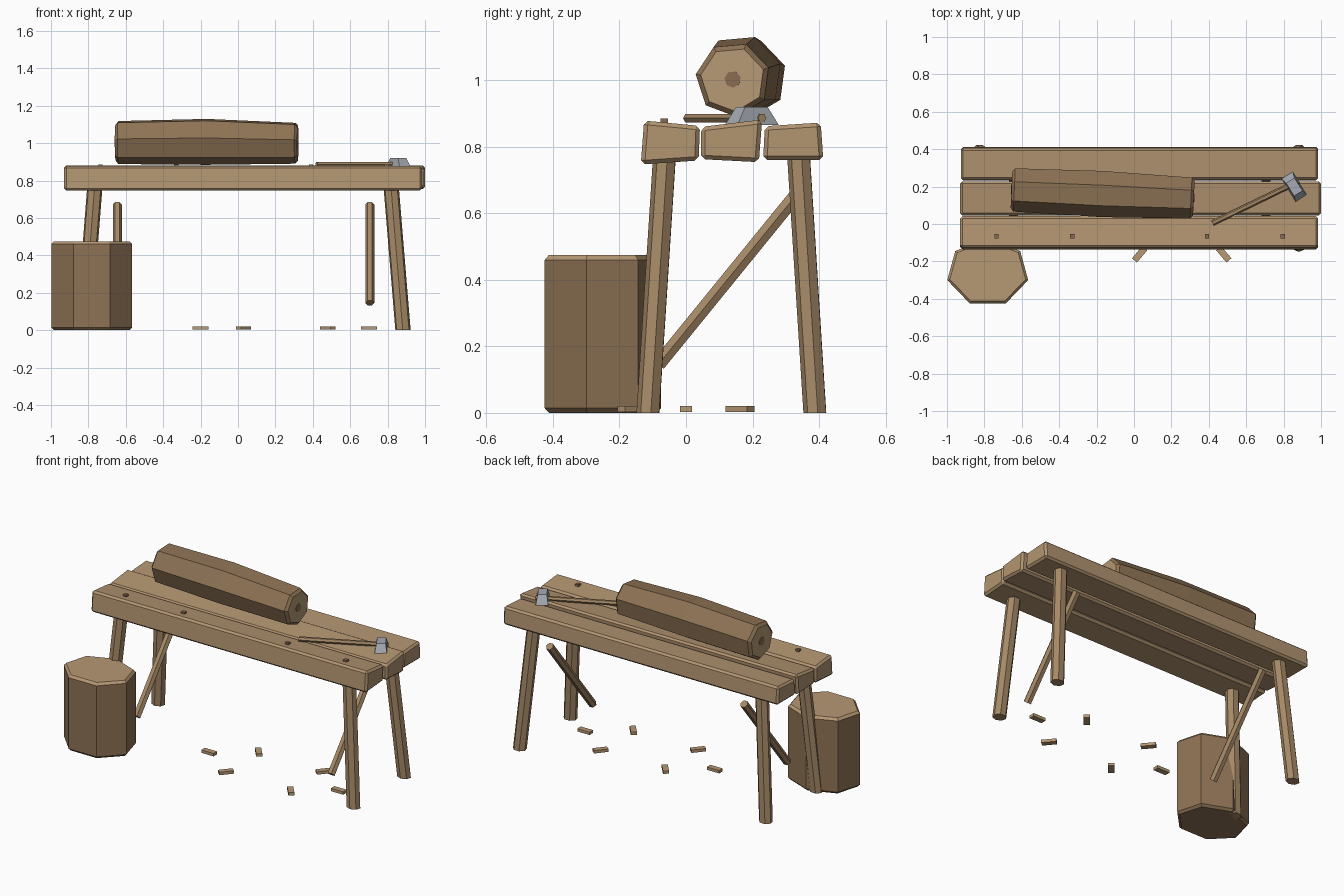
import bpy, bmesh
from math import pi, cos, sin, radians
from mathutils import Vector, Matrix

cube = bpy.data.objects.get("Cube")
if cube:
    bpy.data.objects.remove(cube)


def material(name, r, g, b):
    m = bpy.data.materials.new(name)
    m.use_nodes = True
    m.diffuse_color = (r, g, b, 1)
    m.node_tree.nodes["Principled BSDF"].inputs["Base Color"].default_value = (r, g, b, 1)
    return m


plank_wood = material("plank wood", .45, .30, .165)
leg_wood = material("leg wood", .38, .25, .135)
bark = material("bark", .27, .17, .09)
cut_wood = material("cut wood", .47, .315, .175)
dark_wood = material("dark wood", .25, .15, .085)
metal = material("metal", .38, .41, .45)


def finish(name, bm, mats, rule=None, bevel=0):
    bmesh.ops.recalc_face_normals(bm, faces=bm.faces)
    if bevel:
        bmesh.ops.bevel(bm, geom=bm.edges[:], offset=bevel, segments=1,
                        affect='EDGES', profile=0.5)
    bm.normal_update()
    if rule:
        for f in bm.faces:
            f.material_index = int(rule(f))
    me = bpy.data.meshes.new(name)
    bm.to_mesh(me)
    bm.free()
    for m in mats:
        me.materials.append(m)
    ob = bpy.data.objects.new(name, me)
    bpy.context.collection.objects.link(ob)
    return ob


def loft(name, rings, mats, rule=None, bevel=0):
    """Skin a row of equal point rings and cap both ends."""
    bm = bmesh.new()
    loops = [[bm.verts.new(p) for p in ring] for ring in rings]
    n = len(loops[0])
    for a, b in zip(loops, loops[1:]):
        for i in range(n):
            j = (i + 1) % n
            bm.faces.new((a[i], a[j], b[j], b[i]))
    bm.faces.new(loops[0])
    bm.faces.new(loops[-1])
    return finish(name, bm, mats, rule, bevel)


def ring(centre, rx, ry, sides=7, start=0.0, u=(1, 0, 0), v=(0, 1, 0)):
    c, u, v = Vector(centre), Vector(u), Vector(v)
    angles = [start + 2 * pi * i / sides for i in range(sides)]
    return [c + u * rx * cos(a) + v * ry * sin(a) for a in angles]


def rod(name, start, end, r0, r1, sides, mat):
    """Straight rod with ends square to its axis."""
    a, b = Vector(start), Vector(end)
    d = (b - a).normalized()
    u = d.cross(Vector((0, 0, 1))).normalized()
    v = u.cross(d)
    return loft(name, [ring(a, r0, r0, sides, 0, u, v),
                       ring(b, r1, r1, sides, 0, u, v)], [mat])


def box(name, centre, size, yaw, mat, bevel=0):
    bm = bmesh.new()
    bmesh.ops.create_cube(bm, size=1, matrix=Matrix.Translation(centre)
                          @ Matrix.Rotation(yaw, 4, 'Z') @ Matrix.Diagonal((*size, 1)))
    return finish(name, bm, [mat], bevel=bevel)


# Bench top: three uneven planks given by their end outlines
planks = {
    "front_plank": (-.93, .985, [(-.136, .747), (.038, .759), (.042, .863), (-.126, .879)]),
    "middle_plank": (-.93, 1.0, [(.045, .763), (.219, .754), (.229, .882), (.046, .86)]),
    "back_plank": (-.925, .985, [(.232, .76), (.413, .76), (.405, .873), (.237, .862)]),
}
for name, (x0, x1, outline) in planks.items():
    loft(name, [[(x, y, z) for y, z in outline] for x in (x0, x1)],
         [plank_wood], bevel=.012)

# Pegs in the front plank
for i, x in enumerate((-.735, -.33, .39, .795)):
    box(f"peg_{i + 1}", (x, -.065, .86), (.023, .023, .05), 0, dark_wood)

# Splayed legs with level ends
for side, x_top, x_foot in (("left", .818, .882), ("right", -.765, -.826)):
    for end, y_top, y_foot in (("front", -.063, -.113), ("back", .34, .389)):
        loft(f"{end}_{side}_leg",
             [ring((x_foot, y_foot, 0), .042, .036, 7, .2),
              ring((x_top, y_top, .775), .042, .036, 7, .2)], [leg_wood])

# Slanted braces
for side, x in (("left", .705), ("right", -.645)):
    rod(f"{side}_brace", (x, -.083, .146), (x, .345, .672), .024, .024, 6, leg_wood)

# Chopping block
cx, cy = -.782, -.259
loft("chopping_block",
     [ring((cx, cy, z), .222 - inset, .184 - inset, 7, pi / 2)
      for z, inset in ((0, .014), (.014, 0), (.46, 0), (.475, .014))],
     [bark, cut_wood], lambda f: f.normal.z > .3)

# Log: bulging, chamfered, lying slightly askew on the bench
axis = Vector((1, -.046, 0)).normalized()
across = Vector((.046, 1, 0)).normalized()
up = (0, 0, 1)
stations = [(-.655, .1, 1.007), (-.64, .119, 1.007), (-.17, .127, 1.011),
            (.305, .113, 1.003), (.32, .097, 1.003)]


def log_centre(x, z):
    return (x, .155 - .046 * x, z)


loft("log", [ring(log_centre(x, z), r, r, 7, radians(18), across, up)
             for x, r, z in stations],
     [bark, cut_wood], lambda f: abs(f.normal.dot(axis)) > .95)

# Dark heart on both log ends
for side, x, z in (("right", -.655, 1.007), ("left", .32, 1.003)):
    c = Vector(log_centre(x, z))
    loft(f"{side}_log_heart", [ring(c + axis * t, .025, .025, 7, .3, across, up)
                               for t in (-.003, .003)], [dark_wood])

# Hammer resting on the bench
rod("hammer_handle", (.42, .005, .886), (.882, .229, .887), .015, .014, 6, leg_wood)
yaw = radians(32)
hu, hv = (cos(yaw), sin(yaw), 0), (-sin(yaw), cos(yaw), 0)


def head_ring(z, half_w, half_l):
    c, u, v = Vector((.857, .198, z)), Vector(hu), Vector(hv)
    return [c + u * half_w * a + v * half_l * b
            for a, b in ((-1, -1), (1, -1), (1, 1), (-1, 1))]


loft("hammer_head", [head_ring(.866, .036, .073), head_ring(.92, .026, .04)], [metal])

# Wood chips scattered in a ring on the ground
chips = [(-.2, 0, 0), (.7, 0, 0), (.03, -.162, 50), (.03, .162, -50),
         (.48, -.162, -50), (.48, .162, 50)]
for i, (x, y, turn) in enumerate(chips):
    box(f"wood_chip_{i + 1}", (x, y, .012), (.085, .035, .018), radians(turn), cut_wood)
